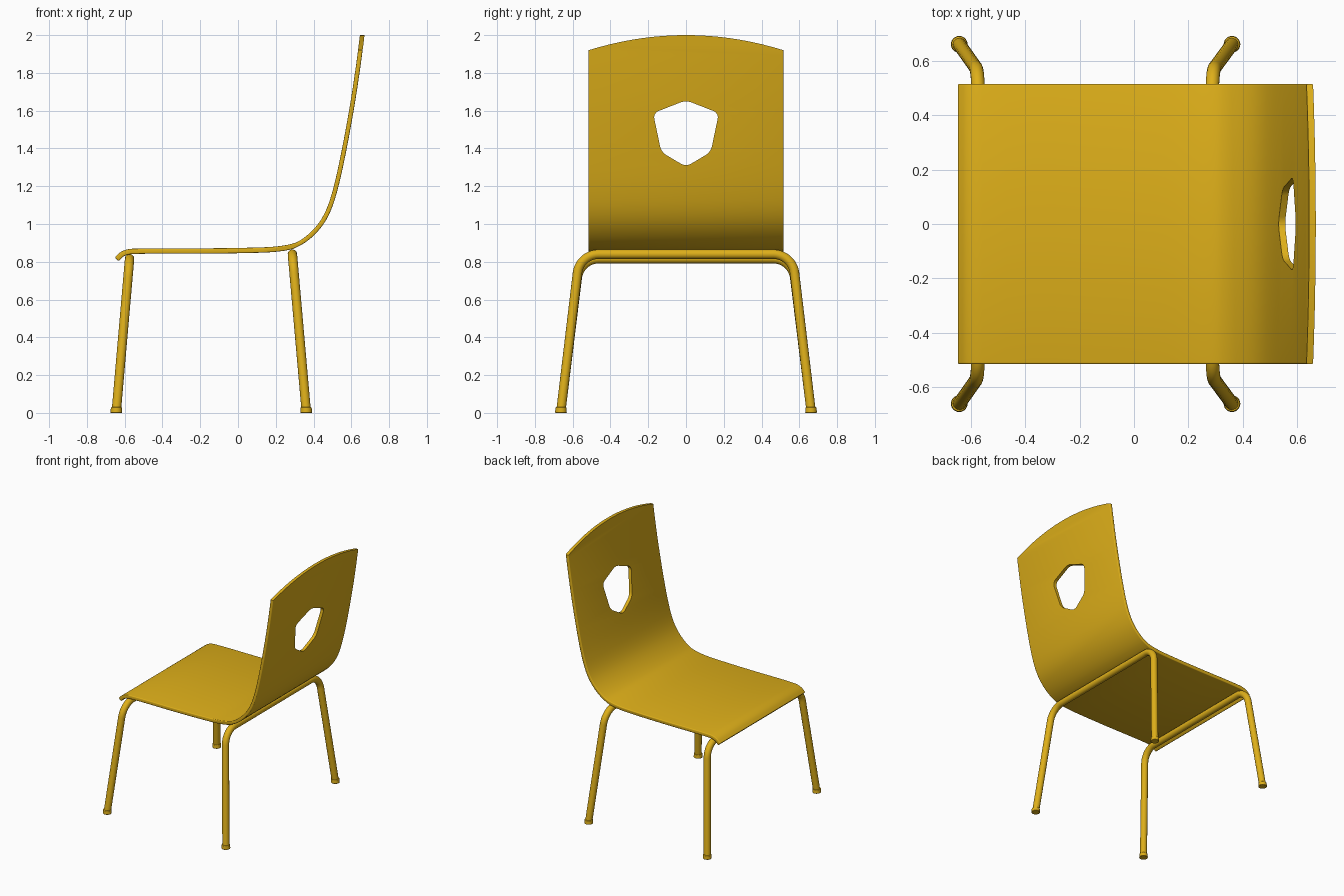
import bpy, bmesh, math
from mathutils import Vector
from mathutils.geometry import interpolate_bezier

if "Cube" in bpy.data.objects:
    bpy.data.objects.remove(bpy.data.objects["Cube"])

mat = bpy.data.materials.new("yellow")
mat.diffuse_color = (0.73, 0.43, 0.01, 1)
mat.use_nodes = True
mat.node_tree.nodes["Principled BSDF"].inputs["Base Color"].default_value = mat.diffuse_color


def activate(obj):
    bpy.ops.object.select_all(action='DESELECT')
    obj.select_set(True)
    bpy.context.view_layer.objects.active = obj


def finish(obj, angle=35):
    obj.data.materials.clear()
    obj.data.materials.append(mat)
    activate(obj)
    bpy.ops.object.shade_smooth_by_angle(angle=math.radians(angle))


def prism(name, pts, direction):
    """Closed outline extruded along a direction."""
    bm = bmesh.new()
    face = bm.faces.new([bm.verts.new(p) for p in pts])
    ext = bmesh.ops.extrude_face_region(bm, geom=[face])
    verts = [v for v in ext["geom"] if isinstance(v, bmesh.types.BMVert)]
    bmesh.ops.translate(bm, verts=verts, vec=direction)
    bmesh.ops.recalc_face_normals(bm, faces=bm.faces)
    me = bpy.data.meshes.new(name)
    bm.to_mesh(me)
    bm.free()
    obj = bpy.data.objects.new(name, me)
    bpy.context.collection.objects.link(obj)
    return obj


def fillet(a, corner, b, dist, n):
    """Rounded corner between the lines a-corner and corner-b."""
    p = corner + (a - corner).normalized() * dist
    q = corner + (b - corner).normalized() * dist
    return interpolate_bezier(p, p.lerp(corner, 0.56), q.lerp(corner, 0.56), q, n)


def smooth_path(pts, n=5):
    """Smooth path through the points."""
    p = [Vector(c) for c in pts]
    p = [2 * p[0] - p[1]] + p + [2 * p[-1] - p[-2]]
    out = []
    for i in range(1, len(p) - 2):
        length = (p[i + 1] - p[i]).length / 3
        t0 = (p[i + 1] - p[i - 1]).normalized() * length
        t1 = (p[i + 2] - p[i]).normalized() * length
        out += interpolate_bezier(p[i], p[i] + t0, p[i + 1] - t1, p[i + 1], n)[:-1]
    return out + [p[-2]]


# Seat and backrest: one bent sheet, side profile extruded across the width
W = 0.516
line = smooth_path([(-0.642, 0.813), (-0.61, 0.842), (-0.56, 0.855), (-0.2, 0.857),
                    (0.08, 0.861), (0.22, 0.869), (0.31, 0.89), (0.39, 0.945),
                    (0.455, 1.025), (0.5, 1.13), (0.545, 1.31), (0.6, 1.6),
                    (0.637, 1.84), (0.664, 2.05)])
upper, lower = [], []
for i, p in enumerate(line):
    t = (line[min(i + 1, len(line) - 1)] - line[max(i - 1, 0)]).normalized()
    off = Vector((-t.y, t.x)) * (0.014 if p.x < 0.3 else 0.012)
    upper.append((p.x + off.x, -W, p.y + off.y))
    lower.append((p.x - off.x, -W, p.y - off.y))
shell = prism("seat_and_back", upper + lower[::-1], (0, 2 * W, 0))
bevel = shell.modifiers.new("rounded_edges", 'BEVEL')
bevel.width = 0.006
bevel.segments = 3
bevel.limit_method = 'ANGLE'
bevel.angle_limit = math.radians(45)

# Cutters: arched top edge and hand hole
arch = [(0.3, y, 2 - 0.08 * (y / W) ** 2) for y in [-0.6 + 0.04 * i for i in range(31)]]
top_cut = prism("top_cutter", arch + [(0.3, 0.6, 2.3), (0.3, -0.6, 2.3)], (0.7, 0, 0))
hole = [Vector((0.3, y, z)) for y, z in
        [(0, 1.655), (0.174, 1.587), (0.131, 1.381), (0, 1.303), (-0.131, 1.381), (-0.174, 1.587)]]
rounded = []
for i, c in enumerate(hole):
    rounded += fillet(hole[i - 1], c, hole[(i + 1) % 6], 0.03, 6)
hole_cut = prism("hole_cutter", rounded, (0.7, 0, 0))
for cutter in (top_cut, hole_cut):
    cutter.hide_render = True
    mod = shell.modifiers.new("cut", 'BOOLEAN')
    mod.operation = 'DIFFERENCE'
    mod.solver = 'EXACT'
    mod.object = cutter
activate(shell)
for mod in list(shell.modifiers):
    bpy.ops.object.modifier_apply(modifier=mod.name)
for cutter in (top_cut, hole_cut):
    bpy.data.objects.remove(cutter)
finish(shell)


# Leg frames: one bent tube each, with foot caps
def leg_frame(name, rail_x, rail_z, foot_x):
    foot_y = 0.662
    feet = [Vector((foot_x, s * foot_y, 0.012)) for s in (-1, 1)]
    corners = [Vector((rail_x, s * 0.563, rail_z)) for s in (-1, 1)]
    path = [feet[0]] + fillet(feet[0], corners[0], corners[1], 0.1, 12)
    path += fillet(corners[0], corners[1], feet[1], 0.1, 12) + [feet[1]]
    cu = bpy.data.curves.new(name, 'CURVE')
    cu.dimensions = '3D'
    cu.bevel_depth = 0.025
    cu.bevel_resolution = 6
    cu.use_fill_caps = True
    sp = cu.splines.new('POLY')
    sp.points.add(len(path) - 1)
    for pt, co in zip(sp.points, path):
        pt.co = (*co, 1)
    obj = bpy.data.objects.new(name, cu)
    bpy.context.collection.objects.link(obj)
    activate(obj)
    bpy.ops.object.convert(target='MESH')
    finish(bpy.context.object)
    for s, side in ((-1, "a"), (1, "b")):
        bpy.ops.mesh.primitive_cone_add(vertices=24, radius1=0.031, radius2=0.029, depth=0.03,
                                        location=(foot_x, s * foot_y, 0.015))
        cap = bpy.context.object
        cap.name = f"{name}_foot_{side}"
        b = cap.modifiers.new("rounded_edges", 'BEVEL')
        b.width = 0.003
        b.segments = 2
        finish(cap)


leg_frame("front_leg_frame", -0.574, 0.816, -0.644)
leg_frame("rear_leg_frame", 0.288, 0.84, 0.361)
